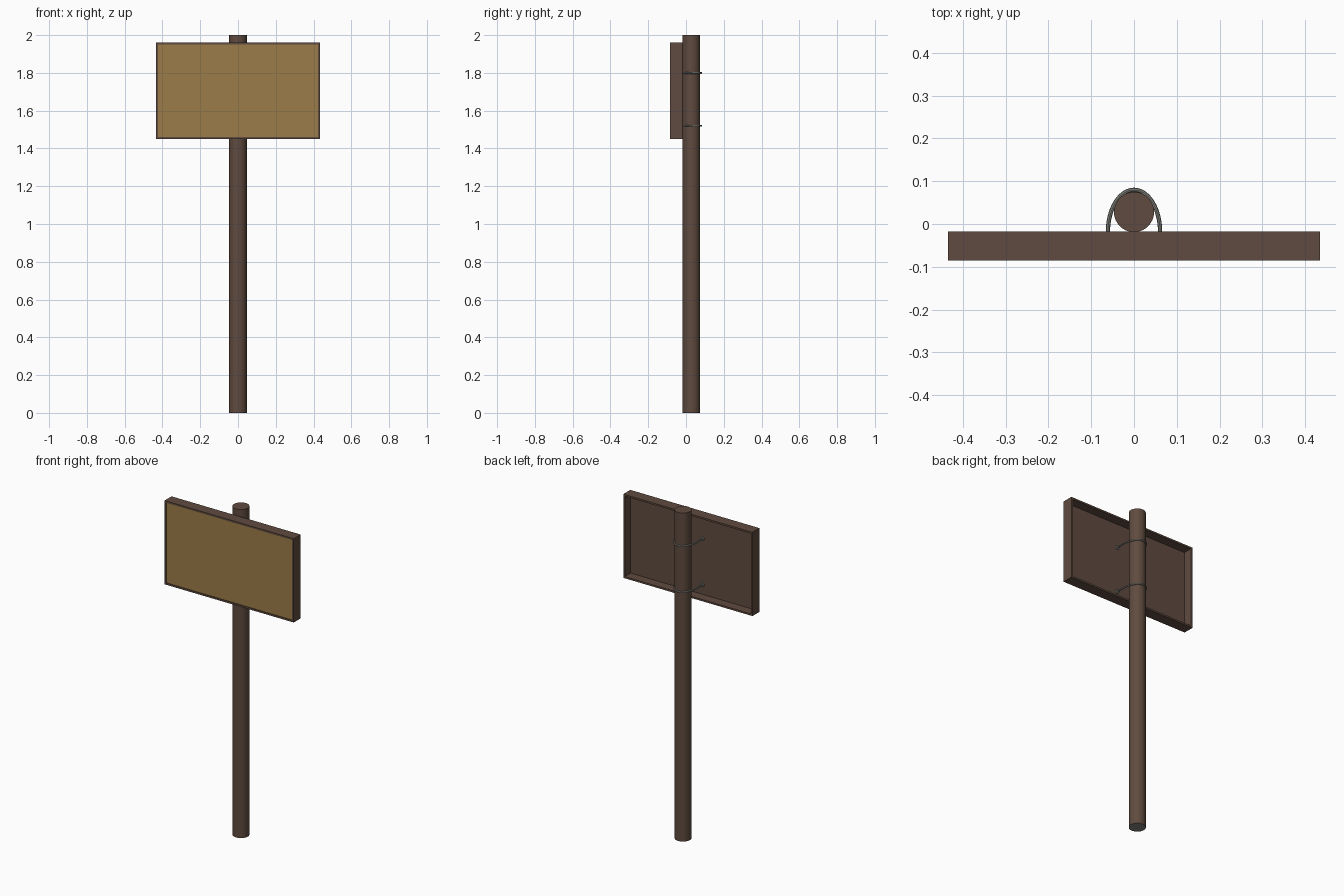
import bpy, bmesh, math
from mathutils import Matrix

cube = bpy.data.objects.get("Cube")
if cube:
    bpy.data.objects.remove(cube, do_unlink=True)


def material(name, rgb):
    m = bpy.data.materials.new(name)
    m.use_nodes = True
    m.diffuse_color = (*rgb, 1)
    m.node_tree.nodes["Principled BSDF"].inputs["Base Color"].default_value = (*rgb, 1)
    return m


brown = material("dark brown", (0.115, 0.07, 0.05))
ochre = material("ochre", (0.33, 0.2, 0.065))
grey = material("metal grey", (0.23, 0.23, 0.21))


def make_object(name, bm, *mats):
    mesh = bpy.data.meshes.new(name)
    bmesh.ops.recalc_face_normals(bm, faces=bm.faces)
    bm.to_mesh(mesh)
    bm.free()
    for m in mats:
        mesh.materials.append(m)
    ob = bpy.data.objects.new(name, mesh)
    bpy.context.collection.objects.link(ob)
    return ob


def smooth(ob):
    bpy.ops.object.select_all(action="DESELECT")
    ob.select_set(True)
    bpy.context.view_layer.objects.active = ob
    bpy.ops.object.shade_smooth_by_angle(angle=math.radians(40))


# Post, with a grey underside
POST_R, POST_Y = 0.047, 0.028
bm = bmesh.new()
bmesh.ops.create_cone(bm, cap_ends=True, segments=32, radius1=POST_R, radius2=POST_R,
                      depth=2, matrix=Matrix.Translation((0, POST_Y, 1)))
for f in bm.faces:
    f.material_index = int(f.normal.z < -0.9)
smooth(make_object("post", bm, brown, grey))

# Sign board: a box with a shallow front recess and a deep back recess
HALF_W, BOTTOM, TOP = 0.435, 1.45, 1.96
FRONT, BACK, LIP = -0.085, -0.018, 0.015
PANEL_FRONT, PANEL_BACK = -0.081, -0.074
bm = bmesh.new()
size = Matrix.Diagonal((2 * HALF_W, BACK - FRONT, TOP - BOTTOM, 1))
centre = Matrix.Translation((0, (FRONT + BACK) / 2, (TOP + BOTTOM) / 2))
bmesh.ops.create_cube(bm, size=1, matrix=centre @ size)
bm.normal_update()
for side, depth in ((-1, PANEL_FRONT), (1, PANEL_BACK)):
    face = next(f for f in bm.faces if f.normal.y * side > 0.9)
    bmesh.ops.inset_region(bm, faces=[face], thickness=LIP)
    inner = bmesh.ops.extrude_discrete_faces(bm, faces=[face])["faces"][0]
    for v in inner.verts:
        v.co.y = depth
    inner.material_index = int(side < 0)
make_object("sign_board", bm, brown, ochre)

# Two U-shaped clamps around the post, each leg ending in a nut on the panel
LEG_X, APEX_Y, WIRE = 0.061, 0.08, 0.005
for level, z in (("upper", 1.8), ("lower", 1.52)):
    path = [(LEG_X, PANEL_BACK)]
    for i in range(25):
        a = math.pi * i / 24
        path.append((LEG_X * math.cos(a), BACK + (APEX_Y - BACK) * math.sin(a)))
    path.append((-LEG_X, PANEL_BACK))
    bm = bmesh.new()
    rings = []
    for i, (x, y) in enumerate(path):
        x0, y0 = path[max(i - 1, 0)]
        x1, y1 = path[min(i + 1, len(path) - 1)]
        length = math.hypot(x1 - x0, y1 - y0)
        nx, ny = (y1 - y0) / length, (x0 - x1) / length
        ring = []
        for k in range(8):
            t = math.tau * k / 8
            r = WIRE * math.cos(t)
            ring.append(bm.verts.new((x + nx * r, y + ny * r, z + WIRE * math.sin(t))))
        rings.append(ring)
    for a, b in zip(rings, rings[1:]):
        for k in range(8):
            bm.faces.new((a[k], a[k - 1], b[k - 1], b[k]))
    for ring in (rings[0], rings[-1]):
        bm.faces.new(ring)
    smooth(make_object(level + "_clamp", bm, grey))

    for side, x in (("left", LEG_X), ("right", -LEG_X)):
        bm = bmesh.new()
        place = Matrix.Translation((x, PANEL_BACK + 0.004, z)) @ Matrix.Rotation(math.pi / 2, 4, "X")
        bmesh.ops.create_cone(bm, cap_ends=True, segments=12, radius1=0.012,
                              radius2=0.012, depth=0.008, matrix=place)
        smooth(make_object(f"{level}_{side}_nut", bm, grey))
